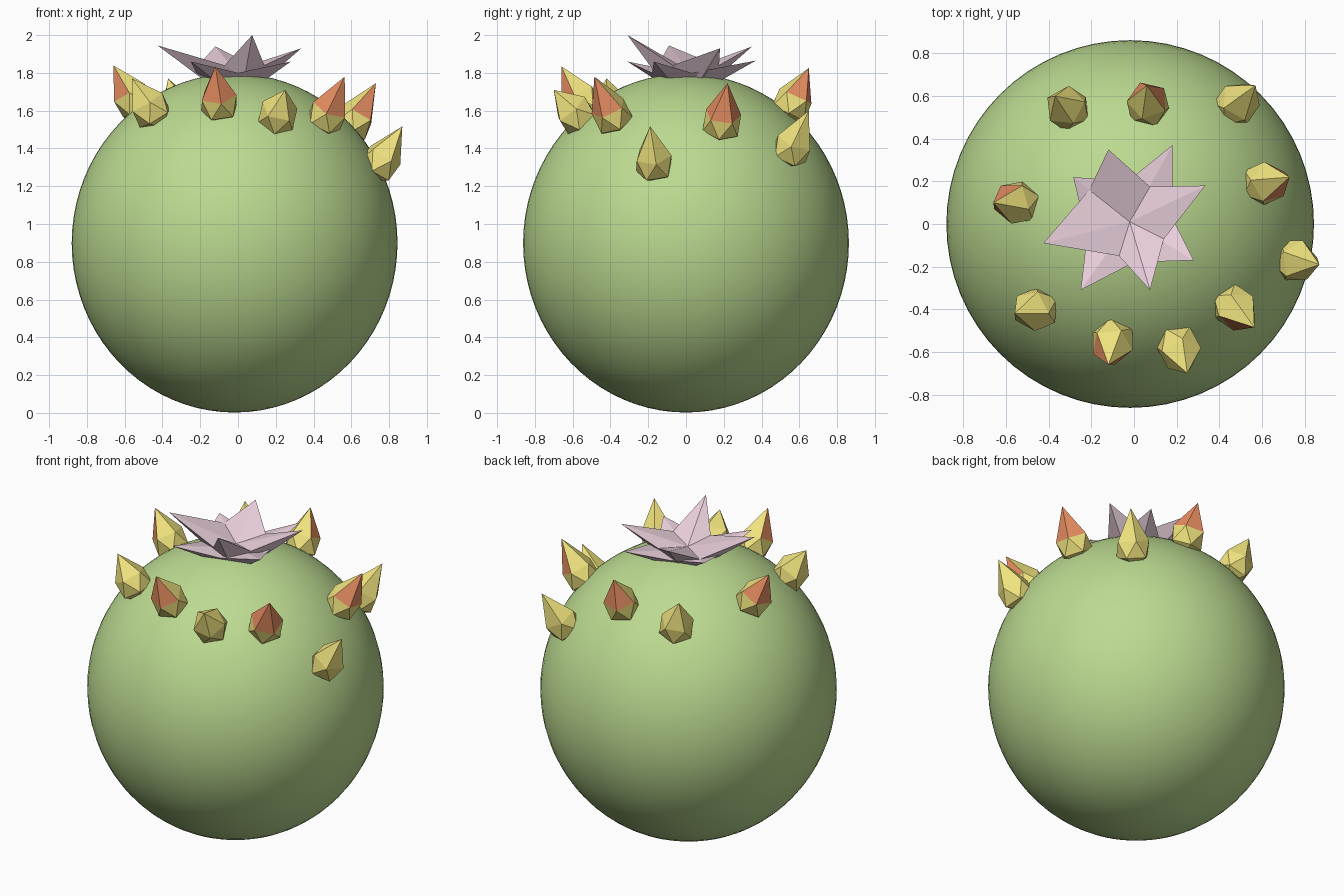
import bpy, bmesh, math
from mathutils import Vector

if "Cube" in bpy.data.objects:
    bpy.data.objects.remove(bpy.data.objects["Cube"])


def material(name, rgb):
    m = bpy.data.materials.new(name)
    m.diffuse_color = (*rgb, 1)
    m.use_nodes = True
    m.node_tree.nodes["Principled BSDF"].inputs["Base Color"].default_value = m.diffuse_color
    return m


GREEN = material("green_skin", (0.50, 0.70, 0.28))
YELLOW = material("yellow_bud", (0.87, 0.77, 0.21))
ORANGE = material("orange_tip", (0.80, 0.27, 0.12))
PINK = material("pink_petal", (0.85, 0.65, 0.74))

BODY_C = Vector((-0.018, 0, 0.899))
BODY_R, BODY_H = 0.8625, 0.897


def finish(bm, name, mats):
    bmesh.ops.recalc_face_normals(bm, faces=bm.faces)
    me = bpy.data.meshes.new(name)
    bm.to_mesh(me)
    bm.free()
    for m in mats:
        me.materials.append(m)
    ob = bpy.data.objects.new(name, me)
    bpy.context.collection.objects.link(ob)
    return ob


# Round body, slightly taller than wide
bm = bmesh.new()
bmesh.ops.create_uvsphere(bm, u_segments=64, v_segments=40, radius=1)
for v in bm.verts:
    v.co = BODY_C + Vector((v.co.x * BODY_R, v.co.y * BODY_R, v.co.z * BODY_H))
for f in bm.faces:
    f.smooth = True
finish(bm, "body", [GREEN])


# Bud: icosahedron with its pole pulled out to a spike
def bud(name, x, y, tip, orange):
    rr = ((x - BODY_C.x) ** 2 + y * y) / BODY_R ** 2
    c = Vector((x, y, BODY_C.z + BODY_H * math.sqrt(1 - rr) + 0.055))
    tip = Vector(tip)
    rot = (tip - c).to_track_quat('Z', 'Y')
    bm = bmesh.new()
    bmesh.ops.create_icosphere(bm, subdivisions=1, radius=0.11)
    top = max(bm.verts, key=lambda v: v.co.z)
    for v in bm.verts:
        v.co = c + rot @ v.co
    top.co = tip
    bmesh.ops.recalc_face_normals(bm, faces=bm.faces)
    bm.normal_update()
    if orange:
        # outward side of the spike is orange
        out = Vector((x, y, 0)).normalized()
        for f in sorted(top.link_faces, key=lambda f: -f.normal.dot(out))[:3]:
            f.material_index = 1
    finish(bm, name, [YELLOW, ORANGE])


BUDS = [
    (-0.31, 0.54, (-0.37, 0.60, 1.77), False),
    (0.065, 0.56, (0.06, 0.65, 1.825), True),
    (0.48, 0.56, (0.57, 0.65, 1.60), False),
    (0.61, 0.19, (0.73, 0.22, 1.745), True),
    (0.75, -0.17, (0.87, -0.19, 1.517), False),
    (0.47, -0.39, (0.565, -0.485, 1.78), True),
    (0.21, -0.58, (0.25, -0.70, 1.71), False),
    (-0.10, -0.55, (-0.12, -0.66, 1.835), True),
    (-0.46, -0.40, (-0.56, -0.42, 1.77), False),
    (-0.55, 0.10, (-0.66, 0.10, 1.84), True),
]
for i, b in enumerate(BUDS):
    bud(f"bud_{i + 1}", *b)


# Four-pointed petal layer: dished top, keeled underside
def star(name, tips, notches, notch_z, mid_z, keel_z):
    bm = bmesh.new()
    t = [bm.verts.new(p) for p in tips]
    n = [bm.verts.new((x, y, notch_z)) for x, y in notches]
    k = [bm.verts.new((p[0] * 0.45, p[1] * 0.45, keel_z)) for p in tips]
    mid = bm.verts.new((-0.02, 0.01, mid_z))
    for i in range(4):
        j = (i + 1) % 4
        for tri in ((mid, n[i - 1], t[i]), (mid, t[i], n[i]),
                    (t[i], n[i - 1], k[i]), (t[i], k[i], n[i]),
                    (n[i], k[i], k[j])):
            bm.faces.new(tri)
    bm.faces.new(k)
    finish(bm, name, [PINK])


# Upper and lower petals of the flower on top
star("upper_petals",
     [(-0.425, -0.09, 1.945), (0.075, -0.31, 2.0),
      (0.335, 0.18, 1.93), (-0.12, 0.35, 1.94)],
     [(-0.07, -0.15), (0.14, -0.07), (0.075, 0.175), (-0.21, 0.16)],
     1.84, 1.815, 1.77)
star("lower_petals",
     [(-0.25, -0.31, 1.86), (0.28, -0.17, 1.86),
      (0.18, 0.37, 1.865), (-0.285, 0.22, 1.86)],
     [(0.0, -0.18), (0.18, 0.03), (-0.03, 0.2), (-0.22, -0.05)],
     1.80, 1.795, 1.75)
